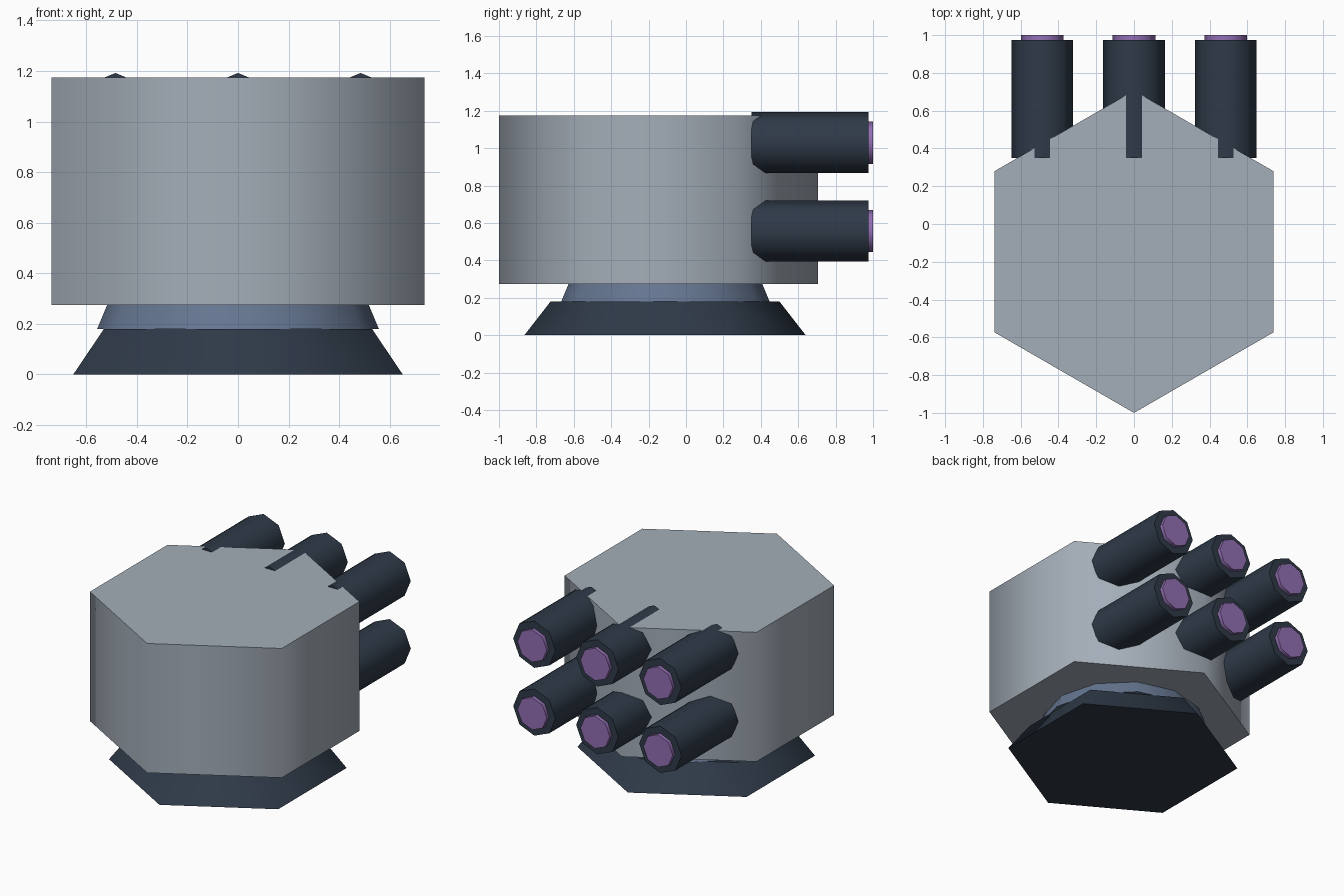
import bpy
import bmesh
from math import sin, cos, tau
from mathutils import Matrix, Vector

if "Cube" in bpy.data.objects:
    bpy.data.objects.remove(bpy.data.objects["Cube"])


def material(name, color):
    m = bpy.data.materials.new(name)
    m.diffuse_color = (*color, 1)
    m.use_nodes = True
    m.node_tree.nodes["Principled BSDF"].inputs["Base Color"].default_value = m.diffuse_color
    return m


GREY = material("light_steel", (0.37, 0.42, 0.48))
DARK = material("dark_steel", (0.028, 0.042, 0.065))
BLUE = material("blue_steel", (0.13, 0.18, 0.28))
PURPLE = material("purple_tip", (0.29, 0.16, 0.45))


def prism(name, sides, r0, r1, length, origin, mat, along_y=False):
    """Capped prism or frustum with a corner on its +y axis; smooth sides, flat caps."""
    bm = bmesh.new()
    rings = []
    for r, z in ((r0, 0), (r1, length)):
        rings.append([bm.verts.new((r * sin(tau * i / sides), r * cos(tau * i / sides), z))
                      for i in range(sides)])
    low, top = rings
    bm.faces.new(low)
    bm.faces.new(top)
    for i in range(sides):
        j = (i + 1) % sides
        bm.faces.new((low[i], low[j], top[j], top[i])).smooth = True
    if along_y:
        bm.transform(Matrix.Rotation(-tau / 4, 4, 'X'))
    bm.transform(Matrix.Translation(Vector(origin)))
    bmesh.ops.recalc_face_normals(bm, faces=bm.faces)
    mesh = bpy.data.meshes.new(name)
    bm.to_mesh(mesh)
    bm.free()
    mesh.materials.append(mat)
    ob = bpy.data.objects.new(name, mesh)
    bpy.context.collection.objects.link(ob)
    return ob


# Stand: hexagonal foot, round neck, hexagonal housing
prism("base", 6, 0.752, 0.612, 0.18, (0, -0.112, 0), DARK)
prism("neck", 12, 0.557, 0.517, 0.096, (0, -0.11, 0.18), BLUE)
prism("housing", 6, 0.853, 0.853, 0.9, (0, -0.147, 0.275), GREY)

# Two rows of three octagonal tubes with coloured tips
for row, z in (("lower", 0.557), ("upper", 1.029)):
    for side, x in (("left", -0.485), ("middle", 0), ("right", 0.485)):
        prism(f"{row}_{side}_tube", 8, 0.163, 0.163, 0.625, (x, 0.35, z), DARK, True)
        prism(f"{row}_{side}_tip", 8, 0.113, 0.113, 0.05, (x, 0.95, z), PURPLE, True)
